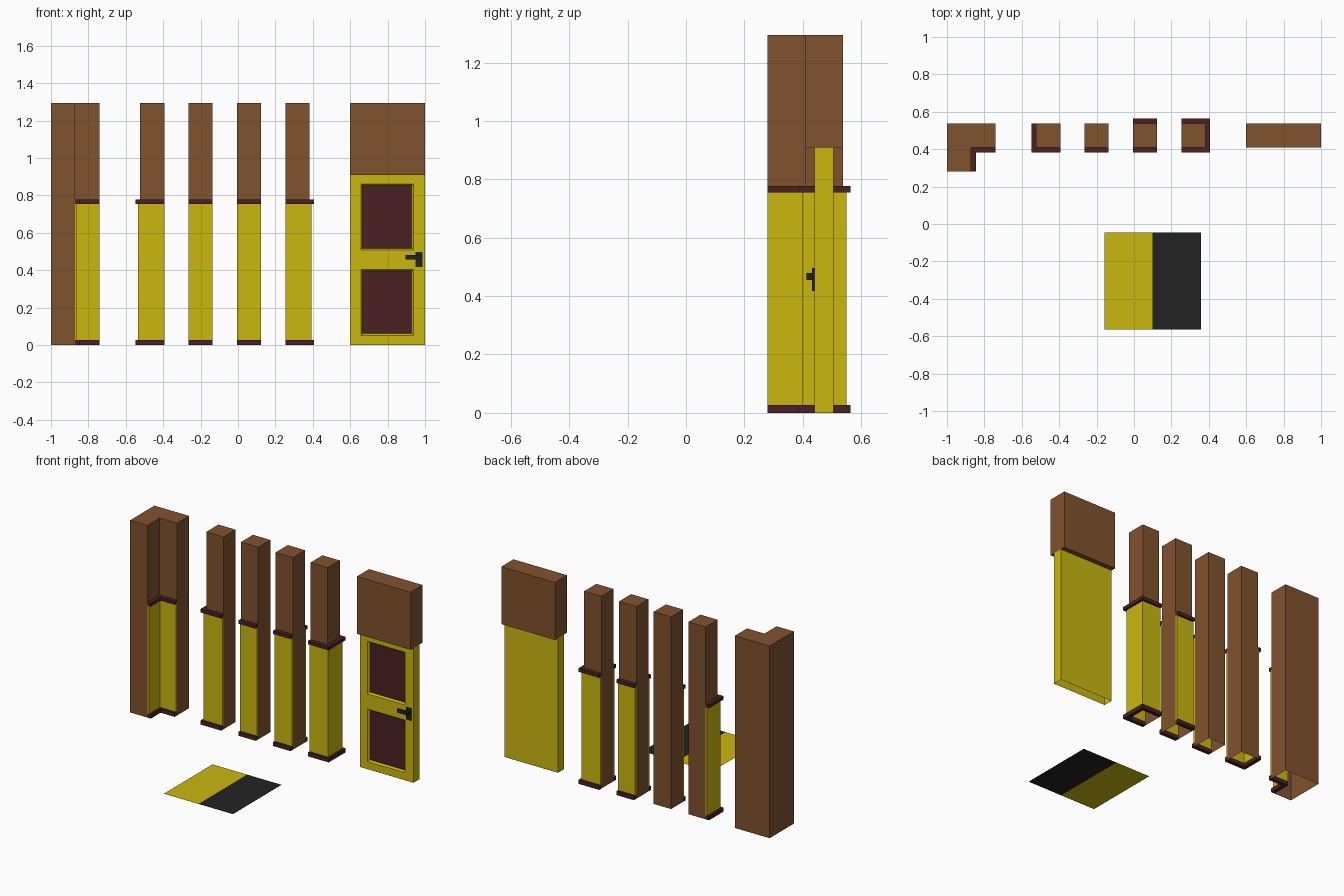
import bpy, bmesh
from mathutils import Vector

if "Cube" in bpy.data.objects:
    bpy.data.objects.remove(bpy.data.objects["Cube"])


def material(name, rgb):
    m = bpy.data.materials.new(name)
    m.diffuse_color = (*rgb, 1)
    m.use_nodes = True
    m.node_tree.nodes["Principled BSDF"].inputs["Base Color"].default_value = m.diffuse_color
    return m


BROWN = material("brown_plaster", (0.222, 0.085, 0.027))
YELLOW = material("yellow_wood", (0.59, 0.475, 0.005))
MAROON = material("dark_maroon", (0.07, 0.0152, 0.0176))
BLACK = material("charcoal", (0.016, 0.016, 0.016))


def finish(bm, name, *mats):
    me = bpy.data.meshes.new(name)
    bm.to_mesh(me)
    bm.free()
    for m in mats:
        me.materials.append(m)
    ob = bpy.data.objects.new(name, me)
    bpy.context.collection.objects.link(ob)
    return ob


def face(bm, pts):
    return bm.faces.new([bm.verts.new(p) for p in pts])


def add_box(bm, x0, x1, y0, y1, z0, z1):
    r = bmesh.ops.create_cube(bm, size=1)
    for v in r["verts"]:
        v.co = (x1 if v.co.x > 0 else x0, y1 if v.co.y > 0 else y0, z1 if v.co.z > 0 else z0)


HEIGHT, RAIL_LOW, RAIL_TOP, SKIRT = 1.295, 0.755, 0.778, 0.027
Y0, Y1 = 0.409, 0.538


def cladding(name, pts, clad, layers, mat):
    """Mitred strips on the clad edges; layers = (offset, z0, z1)."""
    n = len(pts)
    normals = []
    for i in range(n):
        d = (pts[(i + 1) % n] - pts[i]).normalized()
        normals.append(Vector((d.y, -d.x)))
    bm = bmesh.new()
    for off, z0, z1 in layers:
        out = []
        for i in range(n):
            v = pts[i].copy()
            for e in ((i - 1) % n, i):
                if e in clad:
                    v += normals[e] * off
            out.append(v)
        for i in clad:
            j = (i + 1) % n
            base = face(bm, [(p.x, p.y, z0) for p in (pts[i], pts[j], out[j], out[i])])
            ext = bmesh.ops.extrude_face_region(bm, geom=[base], use_keep_orig=True)
            for g in ext["geom"]:
                if isinstance(g, bmesh.types.BMVert):
                    g.co.z = z1
    bmesh.ops.recalc_face_normals(bm, faces=bm.faces)
    finish(bm, name, mat)


def wall_module(name, outline, clad):
    """Open-bottomed wall; clad edges are panelled below the rail."""
    pts = [Vector(p) for p in outline]
    bm = bmesh.new()
    for i, p in enumerate(pts):
        q = pts[(i + 1) % len(pts)]
        z = RAIL_TOP if i in clad else 0
        face(bm, [(p.x, p.y, z), (q.x, q.y, z), (q.x, q.y, HEIGHT), (p.x, p.y, HEIGHT)])
    face(bm, [(p.x, p.y, HEIGHT) for p in pts])
    bmesh.ops.remove_doubles(bm, verts=bm.verts, dist=1e-5)
    finish(bm, name, BROWN)
    cladding(name + "_panel", pts, clad, [(0.011, SKIRT, RAIL_LOW)], YELLOW)
    cladding(name + "_trim", pts, clad, [(0.0255, 0, SKIRT), (0.0255, RAIL_LOW, RAIL_TOP)], MAROON)


# Wall modules (edges of a post: 0 front, 1 right, 2 back, 3 left)
wall_module("inner_corner_wall",
            [(-1, 0.28), (-0.871, 0.28), (-0.871, Y0), (-0.741, Y0), (-0.741, Y1), (-1, Y1)], [1, 2])
for name, x, clad in [("outer_corner_wall", -0.523, [0, 3]), ("one_sided_wall", -0.265, [0]),
                      ("two_sided_wall", -0.006, [0, 2]), ("end_wall", 0.253, [0, 1, 2])]:
    wall_module(name, [(x, Y0), (x + 0.129, Y0), (x + 0.129, Y1), (x, Y1)], clad)

# Wall above the door
DOOR_TOP = 0.908
bm = bmesh.new()
add_box(bm, 0.6, 1.0, Y0, Y1, DOOR_TOP, HEIGHT)
finish(bm, "door_lintel", BROWN)

# Door leaf with two recessed panels
bm = bmesh.new()
yf, yb = 0.44, 0.505
xs = [0.6, 0.657, 0.938, 1.0]
zs = [0, 0.052, 0.405, 0.508, 0.862, DOOR_TOP]
recess = []
for i in range(3):
    for j in range(5):
        f = face(bm, [(xs[i], yf, zs[j]), (xs[i + 1], yf, zs[j]),
                      (xs[i + 1], yf, zs[j + 1]), (xs[i], yf, zs[j + 1])])
        if i == 1 and j in (1, 3):
            recess.append(f)
face(bm, [(1, yb, 0), (0.6, yb, 0), (0.6, yb, DOOR_TOP), (1, yb, DOOR_TOP)])
face(bm, [(1, yf, 0), (1, yb, 0), (1, yb, DOOR_TOP), (1, yf, DOOR_TOP)])
face(bm, [(0.6, yb, 0), (0.6, yf, 0), (0.6, yf, DOOR_TOP), (0.6, yb, DOOR_TOP)])
bmesh.ops.remove_doubles(bm, verts=bm.verts, dist=1e-5)
bm.normal_update()
bmesh.ops.inset_individual(bm, faces=recess, thickness=0.013, depth=-0.012)
for f in recess:
    f.material_index = 1
finish(bm, "door", YELLOW, MAROON)

# Door handle: plate, stem and lever
bm = bmesh.new()
add_box(bm, 0.95, 0.987, 0.432, 0.441, 0.417, 0.497)
add_box(bm, 0.957, 0.977, 0.42, 0.434, 0.456, 0.48)
add_box(bm, 0.896, 0.977, 0.413, 0.423, 0.456, 0.48)
finish(bm, "door_handle", BLACK)

# Two-tone floor tile
bm = bmesh.new()
for k, (a, b) in enumerate([(-0.158, 0.1), (0.1, 0.357)]):
    f = face(bm, [(a, -0.5635, 0), (b, -0.5635, 0), (b, -0.046, 0), (a, -0.046, 0)])
    f.material_index = k
finish(bm, "floor_tile", YELLOW, BLACK)
